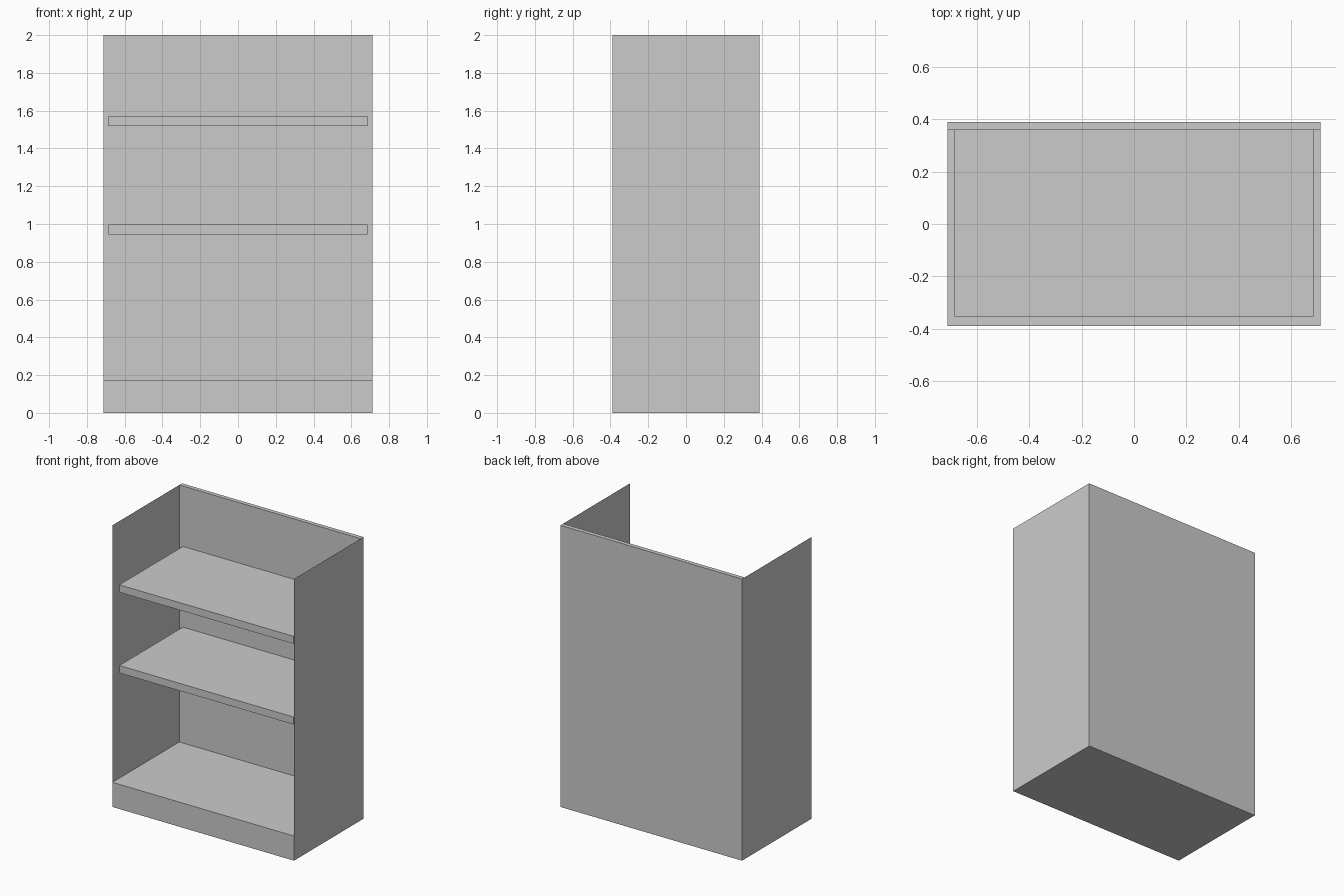
import bpy

if "Cube" in bpy.data.objects:
    bpy.data.objects.remove(bpy.data.objects["Cube"])

W, D, H = 0.713, 0.39, 2.0      # half width, half depth, height
BACK, BASE = 0.36, 0.175        # back panel inner face, plinth top


def make_object(name, verts, faces):
    mesh = bpy.data.meshes.new(name)
    mesh.from_pydata(verts, [], faces)
    mesh.update()
    obj = bpy.data.objects.new(name, mesh)
    bpy.context.collection.objects.link(obj)
    return obj


def make_box(name, x, y, z):
    verts = [(a, b, c) for a in x for b in y for c in z]
    faces = [(0, 1, 3, 2), (4, 6, 7, 5), (0, 4, 5, 1),
             (2, 3, 7, 6), (0, 2, 6, 4), (1, 5, 7, 3)]
    return make_object(name, verts, faces)


# Plinth and back panel: L-shaped profile extruded across the width
profile = [(-D, 0), (D, 0), (D, H), (BACK, H), (BACK, BASE), (-D, BASE)]
n = len(profile)
verts = [(x, y, z) for x in (-W, W) for y, z in profile]
faces = [(i, i + n, (i + 1) % n + n, (i + 1) % n) for i in range(n)]
make_object("plinth_and_back", verts, [f[::-1] for f in faces])

# Thin sheet sides, closing the ends of the plinth and back
for name, x in (("left_side", -W), ("right_side", W)):
    corners = [(x, -D, 0), (x, D, 0), (x, D, H), (x, -D, H)]
    make_object(name, corners, [(0, 1, 2, 3) if x > 0 else (3, 2, 1, 0)])

# Shelves, slightly narrower than the case and set back from the front
for name, z in (("lower_shelf", 0.945), ("upper_shelf", 1.518)):
    make_box(name, (-0.685, 0.685), (-0.353, BACK), (z, z + 0.053))

# Make all normals consistent on the plinth
import bmesh
mesh = bpy.data.objects["plinth_and_back"].data
bm = bmesh.new()
bm.from_mesh(mesh)
bm.normal_update()
front = min(bm.faces, key=lambda f: f.calc_center_median().y)
if front.normal.y > 0:
    bmesh.ops.reverse_faces(bm, faces=bm.faces[:])
bm.to_mesh(mesh)
bm.free()
